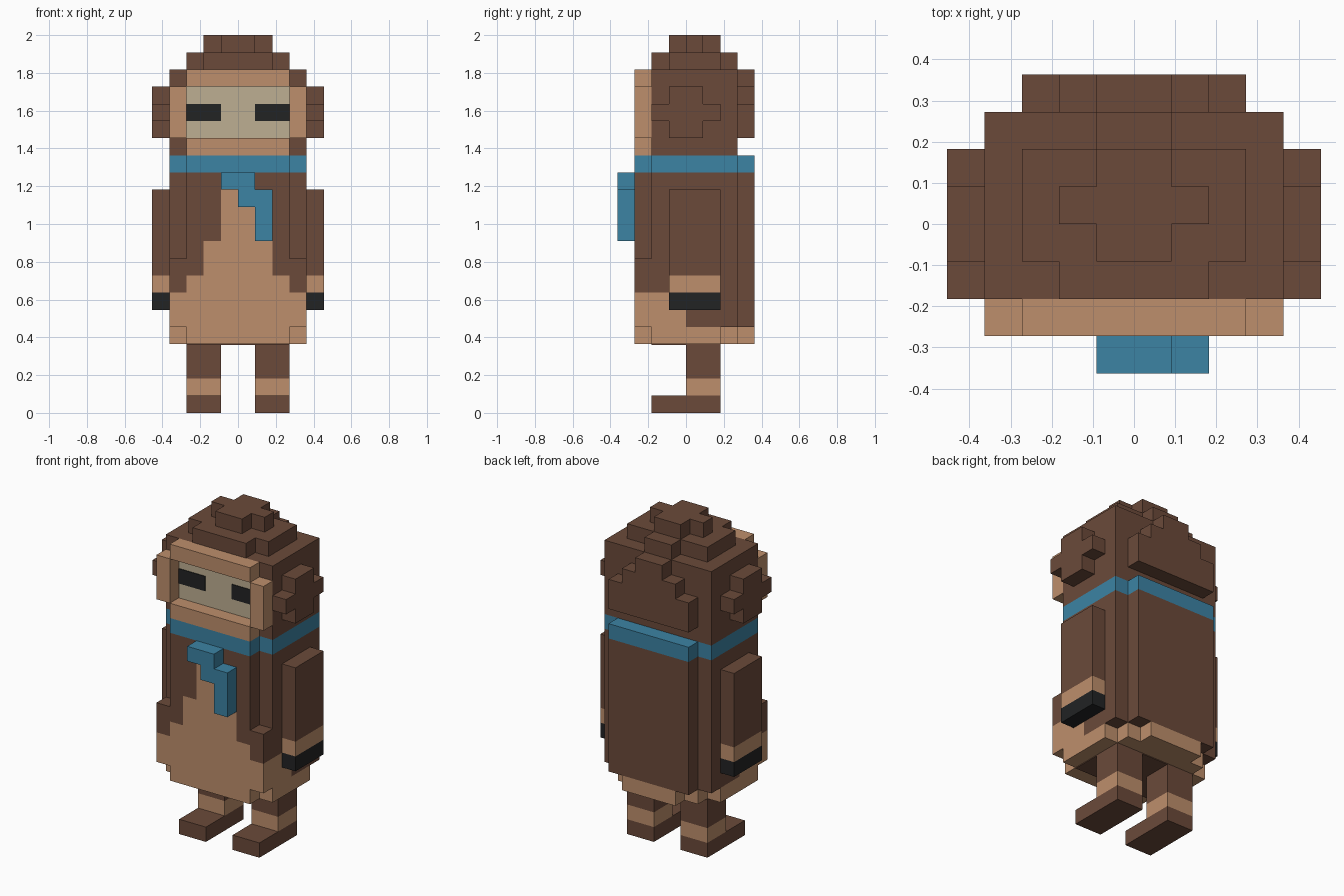
import bpy, bmesh

if "Cube" in bpy.data.objects:
    bpy.data.objects.remove(bpy.data.objects["Cube"], do_unlink=True)

U = 1 / 11  # one block


def linear(c):
    c /= 255
    return c / 12.92 if c <= 0.04045 else ((c + 0.055) / 1.055) ** 2.4


def material(name, *rgb):
    m = bpy.data.materials.new(name)
    col = [linear(c) for c in rgb] + [1]
    m.diffuse_color = col
    m.use_nodes = True
    bsdf = m.node_tree.nodes["Principled BSDF"]
    bsdf.inputs["Base Color"].default_value = col
    bsdf.inputs["Roughness"].default_value = 0.9
    return m


BROWN = material("brown fur", 107, 74, 58)
TAN = material("tan", 190, 143, 108)
BLUE = material("blue cloth", 60, 131, 164)
BLACK = material("black", 34, 35, 36)
BEIGE = material("beige face", 190, 175, 146)


def blocks(name, mat, *boxes):
    """One object from boxes given as (x0, x1, y0, y1, z0, z1) in block units."""
    bm = bmesh.new()
    for x0, x1, y0, y1, z0, z1 in boxes:
        cube = bmesh.ops.create_cube(bm, size=1)["verts"]
        for v in cube:
            v.co = (U * (x1 if v.co.x > 0 else x0),
                    U * (y1 if v.co.y > 0 else y0),
                    U * (z1 if v.co.z > 0 else z0))
    me = bpy.data.meshes.new(name)
    bm.to_mesh(me)
    bm.free()
    me.materials.append(mat)
    ob = bpy.data.objects.new(name, me)
    bpy.context.collection.objects.link(ob)
    return ob


def both(boxes):
    """The boxes plus their mirror images across x = 0."""
    return list(boxes) + [(-b[1], -b[0], *b[2:]) for b in boxes]


# Legs, arms and ears, once per side
for side, s in (("left", 1), ("right", -1)):
    def limb(part, mat, *boxes):
        blocks(f"{side}_{part}", mat,
               *[b if s > 0 else (-b[1], -b[0], *b[2:]) for b in boxes])
    limb("foot", BROWN, (1, 3, -2, 2, 0, 1))
    limb("ankle", TAN, (1, 3, 0, 2, 1, 2))
    limb("leg", BROWN, (1, 3, 0, 2, 2, 4))
    limb("arm", BROWN, (4, 5, -1, 2, 8, 13))
    limb("cuff", TAN, (4, 5, -1, 2, 7, 8))
    limb("hand", BLACK, (4, 5, -1, 2, 6, 7))
    limb("ear", BROWN, (4, 5, -1, 1, 16, 19), (4, 5, -2, -1, 17, 18),
         (4, 5, 1, 2, 17, 18))
    limb("eye", BLACK, (1, 3, -2.1, -2.05, 17, 18))

# Robe: tan hem with stepped corners, and tan lower front
blocks("robe_hem", TAN, (-3, 3, -3, 3, 4, 5), (-2, 2, 3, 4, 4, 5),
       *both([(3, 4, -2, 2, 4, 5)]))
blocks("hem_lining", BROWN, (-3, 3, -2, 2, 3.95, 4))
blocks("robe_lower_front", TAN, (-4, 4, -3, 0, 5, 7))

# Tan belly that narrows towards the neck
blocks("belly", TAN, *[(-w, w, -3, -2, z0, z1)
                       for w, z0, z1 in ((3, 7, 8), (2, 8, 10), (1, 10, 13))])

# Brown coat around the belly, with a raised back panel
blocks("coat", BROWN, (-4, 4, -2, 3, 7, 14), (-4, 4, 0, 3, 5, 7),
       (-3, 3, 3, 4, 5, 14), (-3, 3, -3, -2, 13, 14),
       *both([(3, 4, -3, -2, 7, 9), (2, 3, -3, -2, 8, 10),
              (1, 3, -3, -2, 10, 13)]))

# Scarf with hanging tail
blocks("scarf", BLUE, (-4, 4, -2, 3, 14, 15), (-3, 3, -3, -2, 14, 15),
       (-3, 3, 3, 4, 14, 15))
blocks("scarf_tail", BLUE, (-1, 1, -4, -3, 13, 14), (0, 2, -4, -3, 12, 13),
       (1, 2, -4, -3, 10, 12))

# Head, stepped crown and raised back
blocks("head", BROWN, (-4, 4, -2, 3, 15, 20))
blocks("crown", BROWN, (-3, 3, -1, 2, 20, 21), (-2, 2, -2, -1, 20, 21),
       (-1, 1, 2, 3, 20, 21), (-1, 1, -1, 2, 21, 22),
       *both([(1, 2, 0, 1, 21, 22)]))
blocks("head_back", BROWN, (-3, 3, 3, 4, 16, 18), (-2, 2, 3, 4, 18, 19),
       (-1, 1, 3, 4, 19, 20))

# Tan frame around the recessed face
blocks("face_frame", TAN, (-3, 3, -3, -2, 15, 16), (-3, 3, -3, -2, 19, 20),
       *both([(3, 4, -3, -2, 16, 19)]))
blocks("face", BEIGE, (-3, 3, -2.05, -2, 16, 19))
